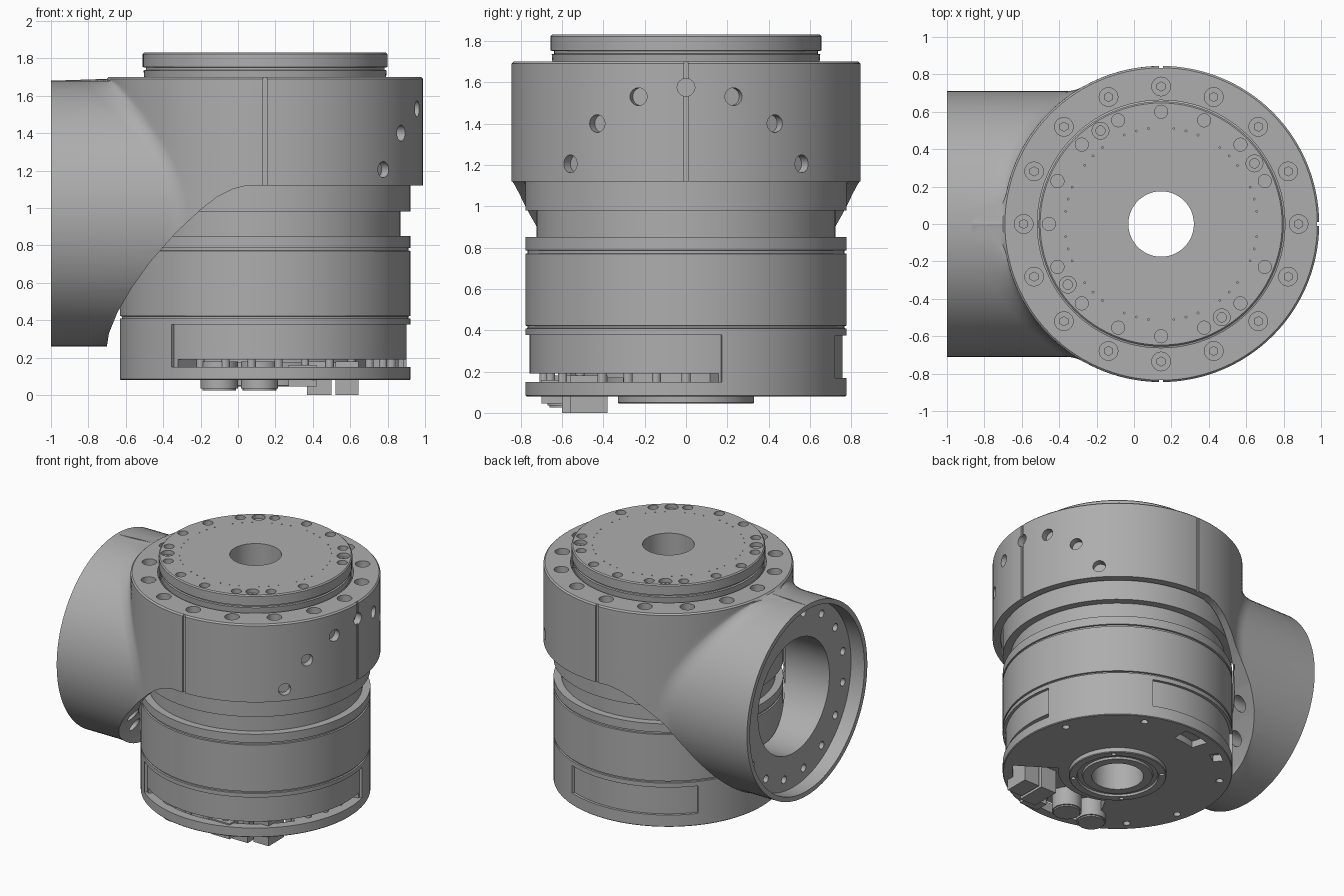
import bpy, bmesh
from math import sin, cos, pi, sqrt, atan2, radians
from mathutils import Vector, Matrix

if "Cube" in bpy.data.objects:
    bpy.data.objects.remove(bpy.data.objects["Cube"], do_unlink=True)

AX = 0.145                 # x of the vertical joint axis
TUBE_Z, TUBE_R = 0.97, 0.71
COLLAR_R, FILLET = 0.845, 0.2

metal = bpy.data.materials.new("machined grey")
metal.use_nodes = True
metal.diffuse_color = (0.42, 0.42, 0.42, 1)
metal.node_tree.nodes["Principled BSDF"].inputs["Base Color"].default_value = (0.42, 0.42, 0.42, 1)


def finish(name, bm):
    bmesh.ops.recalc_face_normals(bm, faces=bm.faces)
    mesh = bpy.data.meshes.new(name)
    bm.to_mesh(mesh)
    bm.free()
    mesh.materials.append(metal)
    ob = bpy.data.objects.new(name, mesh)
    bpy.context.collection.objects.link(ob)
    return ob


def loft(bm, rings, closed=False):
    """Skin equal-length rings; cap the ends unless the loft is closed."""
    vs = [[bm.verts.new(p) for p in ring] for ring in rings]
    n = len(vs[0])
    pairs = list(zip(vs, vs[1:])) + ([(vs[-1], vs[0])] if closed else [])
    for a, b in pairs:
        for i in range(n):
            bm.faces.new((a[i], a[(i + 1) % n], b[(i + 1) % n], b[i]))
    if not closed:
        bm.faces.new(vs[0])
        bm.faces.new(vs[-1])


def lathe(bm, profile, seg=96):
    """Spin a closed (radius, z) profile around the joint axis."""
    loft(bm, [[(AX + r * cos(t), r * sin(t), z) for r, z in profile]
              for t in (2 * pi * k / seg for k in range(seg))], closed=True)


def cyl(bm, r, a, b, seg=24):
    a, b = Vector(a), Vector(b)
    rot = (b - a).to_track_quat('Z', 'Y').to_matrix().to_4x4()
    bmesh.ops.create_cone(bm, cap_ends=True, segments=seg, radius1=r, radius2=r,
                          depth=(b - a).length,
                          matrix=Matrix.Translation((a + b) / 2) @ rot)


def box(bm, x0, x1, y0, y1, z0, z1):
    loft(bm, [[(x0, y0, z), (x1, y0, z), (x1, y1, z), (x0, y1, z)] for z in (z0, z1)])


def sector(bm, r0, r1, a0, a1, z0, z1, seg=40):
    rings = []
    for k in range(seg + 1):
        t = radians(a0 + (a1 - a0) * k / seg)
        rings.append([(AX + r * cos(t), r * sin(t), z)
                      for r, z in ((r0, z0), (r1, z0), (r1, z1), (r0, z1))])
    loft(bm, rings)


def polar(r, deg, z):
    return (AX + r * cos(radians(deg)), r * sin(radians(deg)), z)


def cut(ob, bm):
    """Subtract the shapes in bm from ob and bake the result."""
    tool = finish("cutter", bm)
    tool.hide_render = True
    mod = ob.modifiers.new("cut", 'BOOLEAN')
    mod.operation, mod.solver, mod.object, mod.use_self = 'DIFFERENCE', 'EXACT', tool, True
    baked = bpy.data.meshes.new_from_object(
        ob.evaluated_get(bpy.context.evaluated_depsgraph_get()))
    ob.modifiers.clear()
    ob.data = baked
    bpy.data.objects.remove(tool, do_unlink=True)


# Housing: collar and side tube blended by a fillet, skinned level by level
def section(z):
    y = sqrt(max(TUBE_R ** 2 - (z - TUBE_Z) ** 2, 0.004 ** 2))
    cy = y + FILLET
    cx = -sqrt((COLLAR_R + FILLET) ** 2 - cy ** 2)
    end = atan2(cy, cx)
    angles = [pi / 2 * k / 30 for k in range(30)]
    angles += [pi / 2 + (end - pi / 2) * k / 18 for k in range(19)]
    half = [(COLLAR_R * cos(t), COLLAR_R * sin(t)) for t in angles]
    for k in range(1, 11):
        t = end + pi + (pi / 2 - end) * k / 10
        half.append((cx + FILLET * cos(t), cy + FILLET * sin(t)))
    half.append((-1 - AX, y))
    return half + [(x, -v) for x, v in reversed(half[1:])]


levels = [TUBE_Z - TUBE_R * cos(pi * k / 48) for k in range(49)]
rings = [[(AX + x, y, z) for x, y in section(z)] for z in levels]
for r, z in ((COLLAR_R, 1.69), (COLLAR_R - 0.01, 1.70)):
    rings.append([(AX + r * cos(atan2(y, x)), r * sin(atan2(y, x)), z)
                  for x, y in section(levels[-1])])
bm = bmesh.new()
loft(bm, rings)
housing = finish("housing", bm)

# Curved underside, cut straight through from front to back
under = [(1.2, 1.12), (0.05, 1.12), (-0.03, 1.1), (-0.11, 1.06), (-0.2, 0.99), (-0.33, 0.87),
         (-0.47, 0.71), (-0.57, 0.57), (-0.645, 0.44), (-0.69, 0.33), (-0.71, 0.2), (1.2, 0.2)]
bm = bmesh.new()
loft(bm, [[(x, y, z) for x, z in under] for y in (-1, 1)])
cut(housing, bm)

# Bores: vertical socket, top opening, tube recess and passage
bm = bmesh.new()
cyl(bm, 0.79, (AX, 0, 0), (AX, 0, 1.6), 96)
cyl(bm, 0.662, (AX, 0, 1.5), (AX, 0, 1.8), 96)
cut(housing, bm)
bm = bmesh.new()
cyl(bm, 0.675, (-1.1, 0, TUBE_Z), (-0.89, 0, TUBE_Z), 96)
cyl(bm, 0.42, (-0.95, 0, TUBE_Z), (-0.3, 0, TUBE_Z), 96)
cut(housing, bm)

# Bolt holes of the tube flange and the collar, side ports and seam grooves
bm = bmesh.new()
for k in range(16):
    t = 2 * pi * (k + 0.5) / 16
    y, z = 0.59 * cos(t), TUBE_Z + 0.59 * sin(t)
    cyl(bm, 0.028, (-0.95, y, z), (-0.8, y, z), 16)
    cyl(bm, 0.05, (-0.82, y, z), (-0.36, y, z), 16)
    cyl(bm, 0.05, polar(0.735, 22.5 * k, 1.64), polar(0.735, 22.5 * k, 1.75))
for y, z in ((0, 1.575), (0.23, 1.53), (0.43, 1.4), (0.56, 1.205)):
    for s in ((1, -1) if y else (1,)):
        x = AX + sqrt(COLLAR_R ** 2 - y * y)
        d = Vector((x - AX, y * s, 0)).normalized()
        p = Vector((x, y * s, z))
        cyl(bm, 0.043, p - d * 0.05, p + d * 0.05)
for a in (-90, 0, 90):
    w = 0.7
    sector(bm, COLLAR_R - 0.012, 0.9, a - w, a + w, 1.0, 1.8, 2)
cut(housing, bm)

# Screws at the bottom of the collar holes
bm = bmesh.new()
for k in range(16):
    cyl(bm, 0.027, polar(0.735, 22.5 * k, 1.63), polar(0.735, 22.5 * k, 1.665), 6)
finish("collar_screws", bm)

# Lower drive body with its grooves and central passage
bm = bmesh.new()
R, G = 0.777, 0.766
lathe(bm, [(0.175, 0.045), (0.235, 0.045), (0.24, 0.06), (0.27, 0.06), (0.275, 0.045), (0.325, 0.045),
           (0.33, 0.05), (0.33, 0.08), (R - 0.005, 0.08), (R, 0.085), (R, 0.408), (G, 0.41),
           (G, 0.42), (R, 0.422), (R, 0.77), (G, 0.772), (G, 0.785), (R, 0.787), (R, 0.85),
           (0.723, 0.85), (0.723, 0.98), (R, 0.98), (R, 1.3), (0.65, 1.35), (0.65, 1.69),
           (0.175, 1.69)])
drive = finish("drive_body", bm)
bm = bmesh.new()
sector(bm, 0.757, 0.9, -130, 13, 0.15, 0.378, 70)      # front and side window
sector(bm, 0.757, 0.9, 68, 140, 0.17, 0.375)           # rear window
sector(bm, 0.56, 0.8, -128, 12, 0.15, 0.19, 70)        # open slot under the panel
cut(drive, bm)
bm = bmesh.new()
sector(bm, 0.4, 0.71, -118, -33, 0, 0.17)              # connector bay
sector(bm, 0.6, 0.72, 90, 107, 0, 0.13, 8)             # rear pocket
sector(bm, 0.66, 0.73, 120, 128, 0, 0.13, 8)
for k in range(4):
    cyl(bm, 0.016, polar(0.3, 45 + 90 * k, 0), polar(0.3, 45 + 90 * k, 0.09), 12)
for a in (20, 65, 150, 195, 225):
    cyl(bm, 0.025, polar(0.7, a, 0), polar(0.7, a, 0.13), 16)
cut(drive, bm)

# Output flange with groove, bolt holes and dowel holes
bm = bmesh.new()
lathe(bm, [(0.175, 1.68), (0.645, 1.68), (0.65, 1.735), (0.638, 1.738), (0.638, 1.75),
           (0.655, 1.753), (0.655, 1.822), (0.647, 1.83), (0.175, 1.83)])
flange = finish("output_flange", bm)
bm = bmesh.new()
for k in range(1, 16):
    cyl(bm, 0.035, polar(0.6, 22.5 * k, 1.77), polar(0.6, 22.5 * k, 1.9))
for a in (33, 123, 213, 303):
    cyl(bm, 0.045, polar(0.595, a, 1.80), polar(0.595, a, 1.9))
    cyl(bm, 0.025, polar(0.595, a, 1.75), polar(0.595, a, 1.85), 16)
for k in range(48):
    if k % 4:
        cyl(bm, 0.005, polar(0.515, 7.5 * k, 1.82), polar(0.515, 7.5 * k, 1.9), 6)
cut(flange, bm)

# Posts in the open slot
bm = bmesh.new()
for a in range(-120, 12, 12):
    cyl(bm, 0.022, polar(0.69, a, 0.14), polar(0.69, a, 0.2), 12)
finish("slot_posts", bm)

# Round and square connectors under the base
bm = bmesh.new()
for x in (-0.1, 0.115):
    lo = 0.025
    cyl(bm, 0.09, (x, -0.57, lo), (x, -0.57, lo + 0.01), 32)
    cyl(bm, 0.1, (x, -0.57, lo + 0.01), (x, -0.57, 0.18), 32)
finish("round_connectors", bm)
bm = bmesh.new()
box(bm, 0.37, 0.5, -0.6, -0.38, 0, 0.18)
box(bm, 0.52, 0.645, -0.56, -0.38, 0, 0.18)
box(bm, 0.27, 0.42, -0.7, -0.6, 0.045, 0.16)
finish("square_connectors", bm)

# Smooth round surfaces, keep machined edges sharp
for ob in bpy.context.collection.objects:
    ob.select_set(ob.type == 'MESH')
bpy.context.view_layer.objects.active = housing
bpy.ops.object.shade_smooth_by_angle(angle=radians(28))
